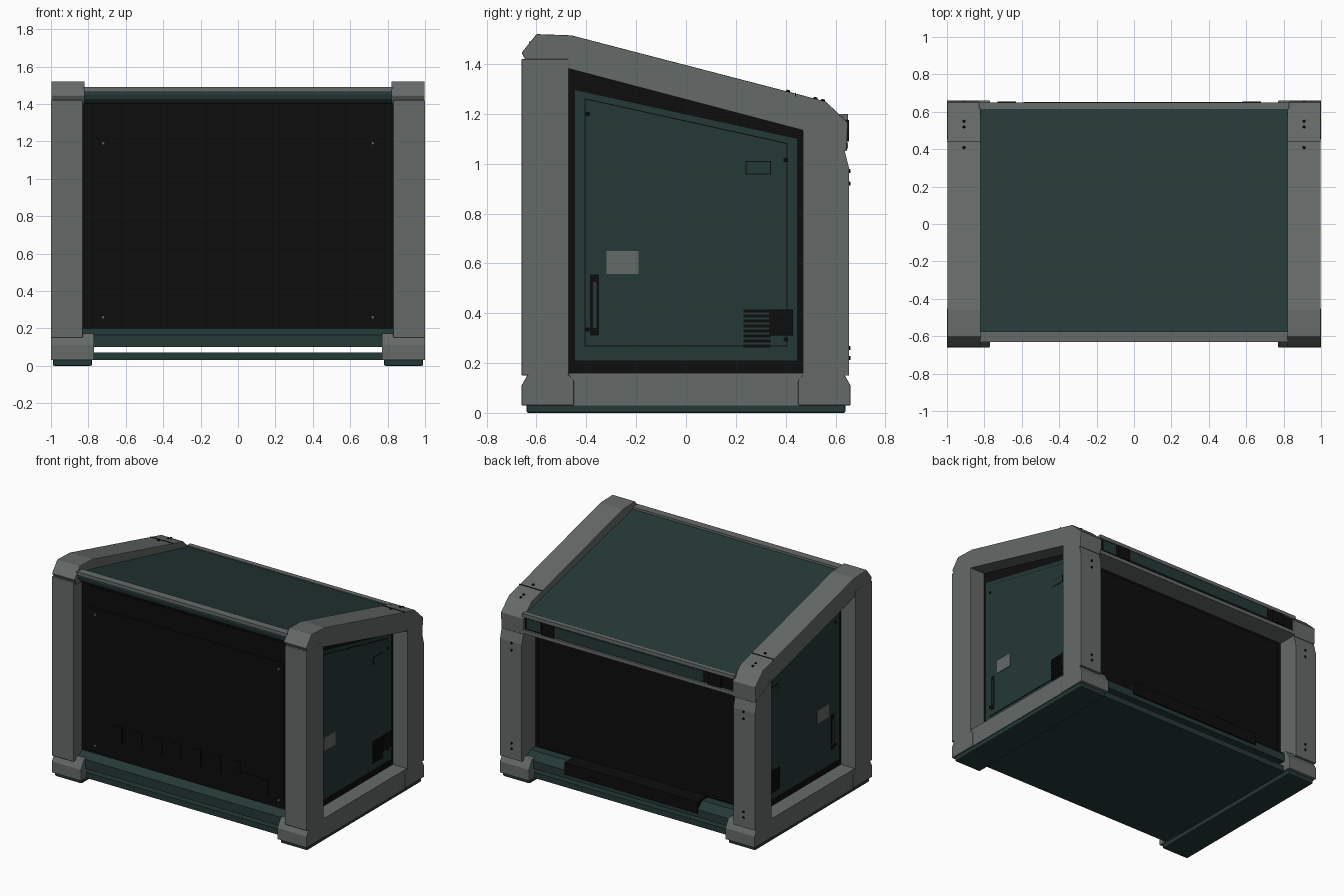
import bpy
import bmesh

cube = bpy.data.objects.get("Cube")
if cube:
    bpy.data.objects.remove(cube, do_unlink=True)


def material(name, rgb):
    m = bpy.data.materials.new(name)
    m.use_nodes = True
    m.diffuse_color = (*rgb, 1)
    bsdf = m.node_tree.nodes["Principled BSDF"]
    bsdf.inputs["Base Color"].default_value = (*rgb, 1)
    bsdf.inputs["Roughness"].default_value = 0.7
    return m


GREY = material("frame grey", (0.13, 0.145, 0.14))
TEAL = material("dark teal", (0.018, 0.040, 0.038))
BLACK = material("matt black", (0.004, 0.004, 0.004))


def prism(name, profile, x0, x1, mat, mirror=False, bevel=0):
    """Extrude a (y, z) profile from x0 to x1."""
    bm = bmesh.new()
    face = bm.faces.new([bm.verts.new((x0, y, z)) for y, z in profile])
    moved = bmesh.ops.extrude_face_region(bm, geom=[face])["geom"]
    verts = [v for v in moved if isinstance(v, bmesh.types.BMVert)]
    bmesh.ops.translate(bm, verts=verts, vec=(x1 - x0, 0, 0))
    bmesh.ops.recalc_face_normals(bm, faces=bm.faces)
    mesh = bpy.data.meshes.new(name)
    bm.to_mesh(mesh)
    bm.free()
    mesh.materials.append(mat)
    ob = bpy.data.objects.new(name, mesh)
    bpy.context.collection.objects.link(ob)
    if bevel:
        mod = ob.modifiers.new("bevel", "BEVEL")
        mod.width = bevel
        mod.segments = 2
    if mirror:
        ob.modifiers.new("mirror", "MIRROR")
    return ob


def box(name, x, y, z, mat, mirror=False, bevel=0):
    corners = [(y[0], z[0]), (y[1], z[0]), (y[1], z[1]), (y[0], z[1])]
    return prism(name, corners, x[0], x[1], mat, mirror, bevel)


def screw(name, location, axis, mirror=False):
    """Small round fastener facing along axis."""
    bm = bmesh.new()
    bmesh.ops.create_cone(bm, cap_ends=True, segments=10, radius1=0.009,
                          radius2=0.007, depth=0.01)
    mesh = bpy.data.meshes.new(name)
    bm.to_mesh(mesh)
    bm.free()
    mesh.materials.append(GREY if axis == "front" else BLACK)
    turn = {"front": (1.5708, 0, 0), "back": (-1.5708, 0, 0),
            "side": (0, 1.5708, 0), "top": (-0.25, 0, 0)}[axis]
    for sign in (1, -1):
        ob = bpy.data.objects.new(name, mesh)
        ob.location = (sign * location[0], location[1], location[2])
        ob.rotation_euler = (turn[0], sign * turn[1], 0)
        bpy.context.collection.objects.link(ob)


# Base plate, runners and the raised sill
box("base_plate", (-0.82, 0.82), (-0.6, 0.6), (0.03, 0.07), TEAL)
box("runner", (0.78, 0.99), (-0.64, 0.64), (0, 0.035), TEAL, True, 0.008)
prism("body_sill", [(-0.61, 0.1), (0.61, 0.1), (0.61, 0.155), (0.56, 0.2),
                    (-0.56, 0.2), (-0.61, 0.165)], -0.83, 0.83, TEAL)

# Inner body
prism("body", [(-0.56, 0.15), (0.5, 0.15), (0.5, 1.19), (-0.56, 1.44)],
      -0.84, 0.84, BLACK)
prism("side_core", [(-0.48, 0.1), (0.48, 0.1), (0.48, 1.16), (-0.48, 1.42)],
      0.8, 0.885, BLACK, True)

# Side frames
box("front_post", (0.83, 1), (-0.66, -0.47), (0.15, 1.42), GREY, True, 0.004)
prism("back_post", [(0.47, 0.15), (0.655, 0.15), (0.655, 0.98),
                    (0.635, 1.06), (0.47, 1.15)], 0.83, 1, GREY, True)
prism("top_beam", [(-0.635, 1.4), (-0.47, 1.38), (0.48, 1.13), (0.645, 1.05),
                   (0.65, 1.165), (0.56, 1.25), (-0.46, 1.515), (-0.6, 1.52),
                   (-0.66, 1.445)], 0.82, 0.998, GREY, True, 0.004)
box("bottom_beam", (0.82, 0.995), (-0.6, 0.6), (0.03, 0.16), GREY, True)
for name, s in (("front_foot", -1), ("back_foot", 1)):
    prism(name, [(s * y, z) for y, z in
                 ((0.66, 0.03), (0.66, 0.11), (0.625, 0.172), (0.49, 0.172),
                  (0.45, 0.13), (0.45, 0.03))], 0.77, 1, GREY, True, 0.004)
prism("beam_joint", [(0.438, 1.27), (0.442, 1.27), (0.442, 1.284),
                     (0.438, 1.285)], 0.82, 0.999, BLACK, True)

# Roof with front and back trim
prism("roof", [(-0.6, 1.45), (0.63, 1.16), (0.63, 1.19), (-0.6, 1.48)],
      -0.83, 0.83, TEAL)
box("roof_front_trim", (-0.83, 0.83), (-0.63, -0.575), (1.465, 1.49), GREY)
box("roof_back_trim", (-0.83, 0.83), (0.615, 0.65), (1.175, 1.2), GREY)
prism("front_header", [(-0.56, 1.4), (-0.59, 1.405), (-0.61, 1.425),
                       (-0.615, 1.45), (-0.61, 1.468), (-0.56, 1.468)],
      -0.83, 0.83, TEAL)

# Front panel with ports and a slot
box("front_panel", (-0.79, 0.79), (-0.566, -0.55), (0.22, 1.38), BLACK)
box("front_inner_panel", (-0.76, 0.76), (-0.57, -0.56), (0.23, 1.24), BLACK)
for i in range(7):
    x = -0.54 + i * 0.154
    box("front_port", (x - 0.035, x + 0.035), (-0.576, -0.565),
        (0.33, 0.45), BLACK)
box("front_slot", (0.38, 0.64), (-0.577, -0.565), (0.27, 0.38), BLACK)
for z in (0.26, 1.19):
    screw("front_screw", (0.72, -0.572, z), "front")

# Rear housing strip, shelf and panel
box("rear_housing", (-0.82, 0.82), (0.48, 0.635), (1.08, 1.18), BLACK)
box("rear_shelf", (-0.83, 0.83), (0.49, 0.65), (1.06, 1.085), GREY)
box("rear_strip", (-0.59, 0.58), (0.63, 0.653), (1.095, 1.17), TEAL)
box("rear_end_plate", (0.69, 0.8), (0.63, 0.645), (1.095, 1.17), TEAL)
for x in (-0.68, 0.63):
    box("rear_bracket", (x - 0.05, x + 0.05), (0.63, 0.655),
        (1.09, 1.175), BLACK)
box("rear_panel", (-0.8, 0.8), (0.49, 0.51), (0.21, 1.04), BLACK)
box("rear_flap", (-0.52, 0.52), (0.5, 0.62), (0.13, 0.215), BLACK)

# Side panel and door
prism("side_panel", [(-0.445, 0.21), (0.445, 0.21), (0.445, 1.1),
                     (-0.445, 1.295)], 0.88, 0.89, TEAL, True)
prism("side_door_gap", [(-0.408, 0.267), (0.408, 0.267), (0.408, 1.083),
                        (-0.408, 1.263)], 0.885, 0.891, BLACK, True)
prism("side_door", [(-0.404, 0.271), (0.404, 0.271), (0.404, 1.079),
                    (-0.404, 1.258)], 0.885, 0.894, TEAL, True)
box("side_label", (0.89, 0.898), (-0.32, -0.19), (0.557, 0.65), GREY, True)
box("handle_recess", (0.89, 0.897), (-0.385, -0.35), (0.31, 0.555), BLACK, True)
box("handle_grip", (0.89, 0.899), (-0.373, -0.36), (0.34, 0.525), TEAL, True)
box("hatch_gap", (0.89, 0.8955), (0.238, 0.342), (0.957, 1.01), BLACK, True)
box("hatch", (0.89, 0.897), (0.242, 0.338), (0.961, 1.006), TEAL, True)

# Side vent
box("vent_block", (0.885, 0.905), (0.335, 0.43), (0.31, 0.415), BLACK, True)
for i in range(8):
    z = 0.262 + i * 0.02
    box("vent_slat", (0.885, 0.9), (0.23, 0.34), (z, z + 0.013), BLACK, True)

# Fasteners on the side doors, back posts and beams
for y, z in ((-0.395, 1.2), (-0.395, 0.335), (0.4, 1.015), (0.4, 0.295)):
    screw("door_screw", (0.895, y, z), "side")
for z in (0.22, 0.26, 0.92, 0.97):
    screw("post_screw", (0.91, 0.656, z), "back")
for y, z in ((0.41, 1.291), (0.52, 1.262), (0.55, 1.254)):
    screw("beam_screw", (0.91, y, z), "top")
